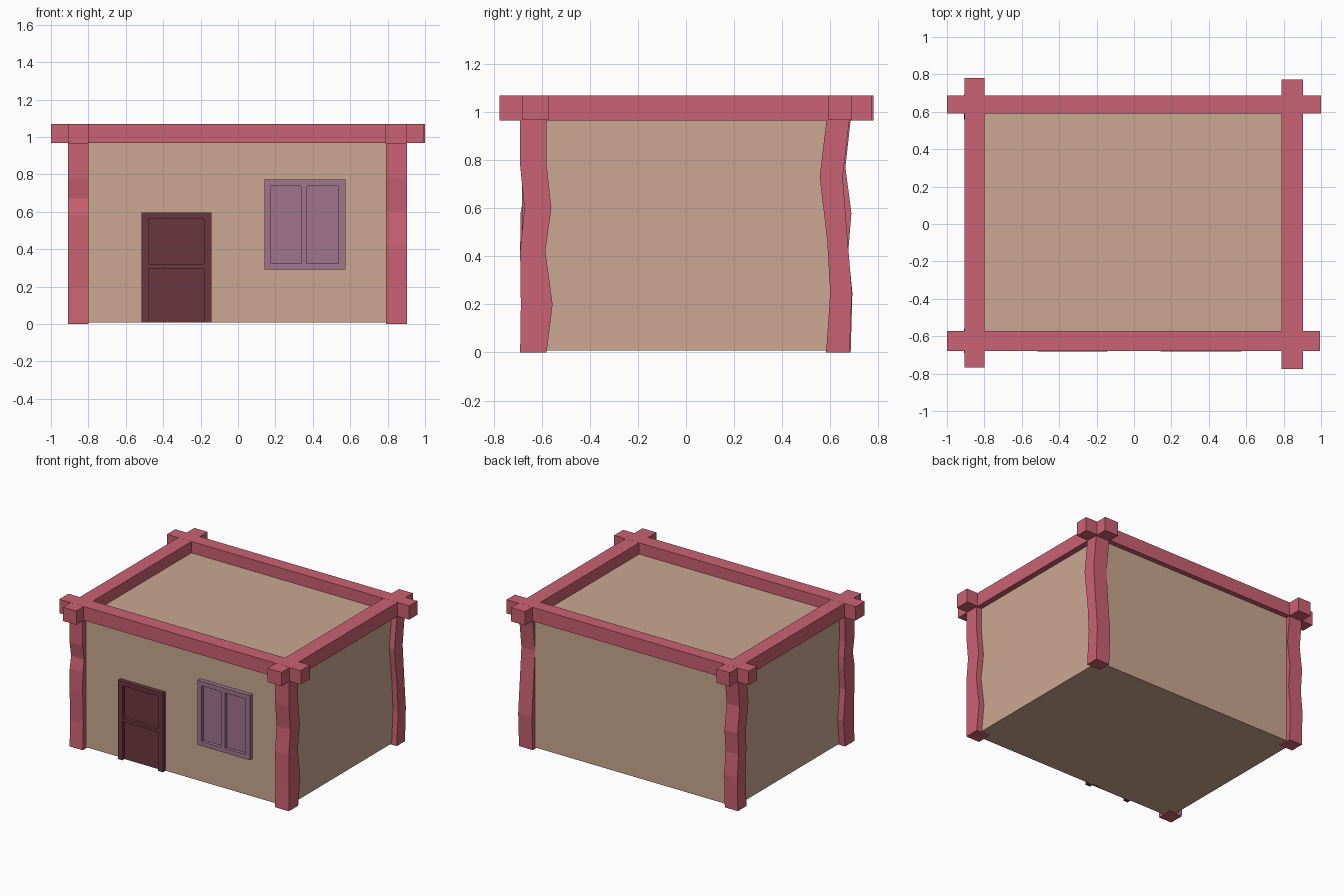
import bpy
import bmesh

if "Cube" in bpy.data.objects:
    bpy.data.objects.remove(bpy.data.objects["Cube"])


def lin(c):
    c /= 255
    return c / 12.92 if c <= 0.04045 else ((c + 0.055) / 1.055) ** 2.4


def material(name, r, g, b):
    m = bpy.data.materials.new(name)
    m.diffuse_color = (lin(r), lin(g), lin(b), 1)
    m.use_nodes = True
    m.node_tree.nodes["Principled BSDF"].inputs["Base Color"].default_value = m.diffuse_color
    return m


PLASTER = material("tan plaster", 203, 168, 145)
TIMBER = material("rose timber", 203, 98, 115)
DOOR = material("dark maroon door", 107, 55, 65)
WINDOW = material("mauve window", 161, 117, 140)


def loft(bm, rings):
    """Closed solid through four-sided rings, bottom to top."""
    vs = [[bm.verts.new(p) for p in ring] for ring in rings]
    bm.faces.new(vs[0][::-1])
    bm.faces.new(vs[-1])
    for a, b in zip(vs, vs[1:]):
        for i in range(4):
            j = (i + 1) % 4
            bm.faces.new((a[i], a[j], b[j], b[i]))


def ring(x0, x1, y0, y1, z):
    return [(x0, y0, z), (x1, y0, z), (x1, y1, z), (x0, y1, z)]


def make(name, mat, solids):
    bm = bmesh.new()
    for rings in solids:
        loft(bm, rings)
    bmesh.ops.recalc_face_normals(bm, faces=bm.faces)
    me = bpy.data.meshes.new(name)
    bm.to_mesh(me)
    bm.free()
    me.materials.append(mat)
    ob = bpy.data.objects.new(name, me)
    bpy.context.collection.objects.link(ob)
    return ob


def box(x0, x1, y0, y1, z0, z1):
    return [ring(x0, x1, y0, y1, z0), ring(x0, x1, y0, y1, z1)]


# Wall block, its top forms the sunken flat roof
make("walls", PLASTER, [box(-0.86, 0.86, -0.65, 0.65, 0.008, 0.985)])

# Crooked corner posts: (z, y front edge, y back edge)
FRONT_RIGHT = [(0, -.69, -.58), (.2, -.687, -.555), (.42, -.69, -.585),
               (.6, -.672, -.56), (.78, -.69, -.58), (.97, -.69, -.58)]
FRONT_LEFT = [(0, -.69, -.58), (.2, -.682, -.56), (.42, -.69, -.585),
              (.58, -.688, -.568), (.67, -.672, -.57), (.78, -.69, -.58), (.97, -.69, -.58)]
BACK_RIGHT = [(0, .583, .68), (.25, .6, .69), (.47, .587, .672),
              (.73, .556, .652), (.97, .585, .68)]
BACK_LEFT = [(0, .583, .685), (.25, .595, .692), (.42, .585, .675),
             (.58, .59, .688), (.77, .56, .663), (.97, .585, .685)]
for name, x0, x1, prof in (("front_right_post", .79, .903, FRONT_RIGHT),
                           ("front_left_post", -.908, -.80, FRONT_LEFT),
                           ("back_right_post", .79, .903, BACK_RIGHT),
                           ("back_left_post", -.908, -.80, BACK_LEFT)):
    make(name, TIMBER, [[ring(x0, x1, a, b, z) for z, a, b in prof]])

# Crossing roof beams
make("front_beam", TIMBER, [box(-1, .995, -.68, -.572, .967, 1.07)])
make("back_beam", TIMBER, [box(-1, 1, .59, .688, .967, 1.07)])
make("left_beam", TIMBER, [box(-.907, -.798, -.768, .78, .966, 1.0695)])
make("right_beam", TIMBER, [box(.788, .903, -.776, .773, .966, 1.0695)])

# Door: open-bottomed frame with a cross rail and a recessed panel
F = -0.682
make("door_frame", DOOR, [
    box(-.515, -.478, F, -.64, .008, .597),
    box(-.182, -.143, F, -.64, .008, .597),
    box(-.478, -.182, F, -.64, .565, .597),
    box(-.478, -.182, F, -.64, .297, .32)])
make("door_panel", DOOR, [box(-.478, -.182, -.657, -.64, .008, .565)])

# Window: frame with a centre bar and recessed panes
make("window_frame", WINDOW, [
    box(.143, .176, F, -.64, .29, .772),
    box(.537, .575, F, -.64, .29, .772),
    box(.176, .537, F, -.64, .29, .323),
    box(.176, .537, F, -.64, .738, .772),
    box(.337, .369, F, -.64, .323, .738)])
make("window_panes", WINDOW, [box(.176, .537, -.657, -.64, .323, .738)])
